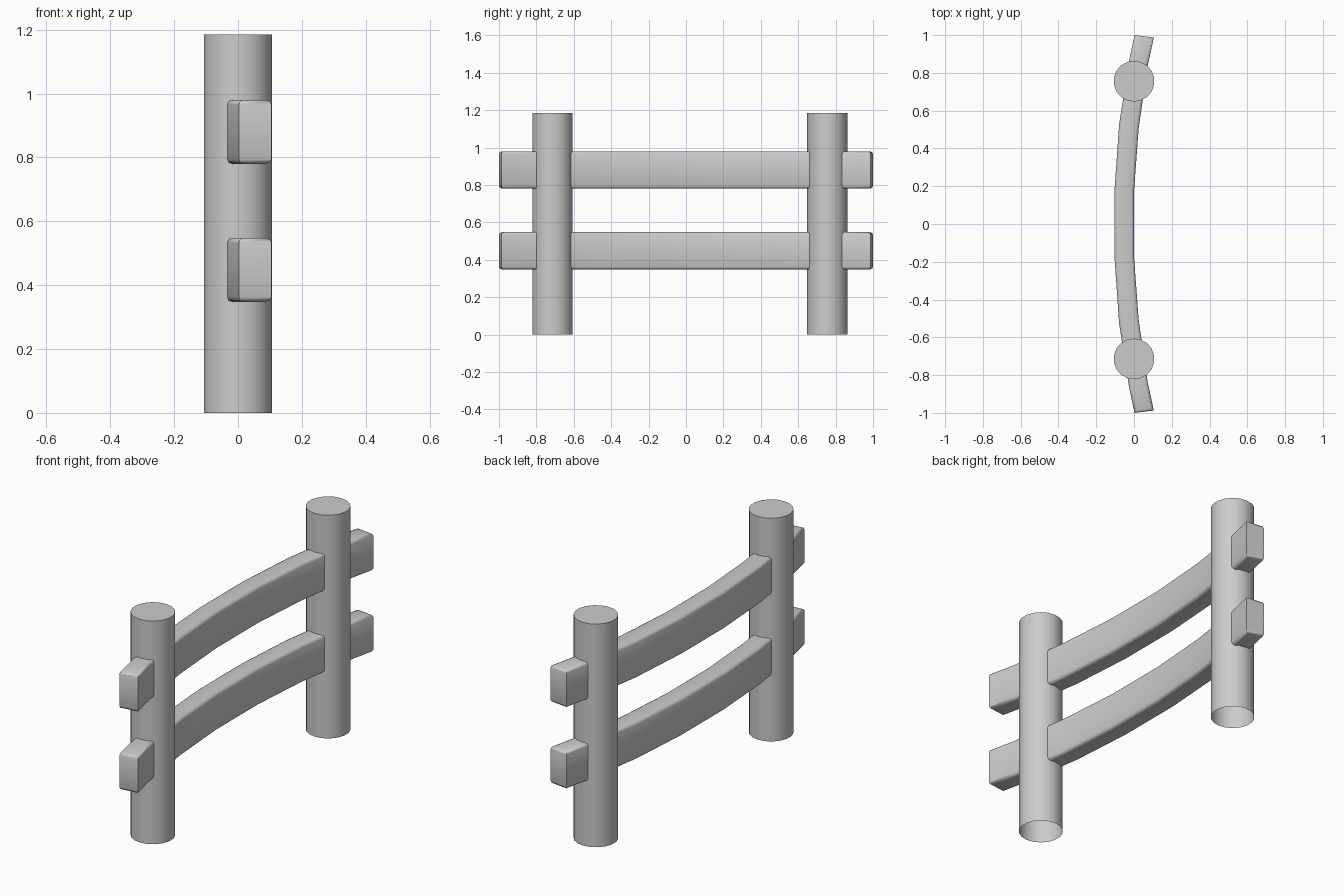
import bpy, bmesh, math

if "Cube" in bpy.data.objects:
    bpy.data.objects.remove(bpy.data.objects["Cube"])

def finish(bm, name, angle=40):
    me = bpy.data.meshes.new(name)
    bm.to_mesh(me)
    bm.free()
    ob = bpy.data.objects.new(name, me)
    bpy.context.collection.objects.link(ob)
    bpy.ops.object.select_all(action='DESELECT')
    ob.select_set(True)
    bpy.context.view_layer.objects.active = ob
    bpy.ops.object.shade_smooth_by_angle(angle=math.radians(angle))
    return ob

# Round posts, capped on top and open where they meet the ground
def post(name, y, r=0.108, h=1.185, sides=18):
    bm = bmesh.new()
    bmesh.ops.create_cone(bm, cap_ends=True, segments=sides,
                          radius1=r, radius2=r, depth=h)
    bmesh.ops.translate(bm, verts=bm.verts, vec=(0, y, h / 2))
    bm.normal_update()
    bmesh.ops.delete(bm, geom=[f for f in bm.faces if f.normal.z < -0.9],
                     context='FACES_ONLY')
    finish(bm, name)

# Bowed rails: outer and inner edge of one half, mirrored in y
OUTER = [(0.003, -1.0), (-0.026, -0.865), (-0.079, -0.525), (-0.103, -0.18)]
INNER = [(0.105, -0.987), (0.073, -0.84), (0.025, -0.51), (0.0, -0.175)]

def full(half):
    return half + [(x, -y) for x, y in reversed(half)]

def rail(name, z0, z1):
    bm = bmesh.new()
    outline = full(OUTER) + full(INNER)[::-1]
    n = len(outline)
    rings = [[bm.verts.new((x, y, z)) for x, y in outline] for z in (z0, z1)]
    lo, hi = rings
    for i in range(n):
        j = (i + 1) % n
        bm.faces.new((lo[i], lo[j], hi[j], hi[i]))
    # top and bottom as strips of quads
    for ring in rings:
        for i in range(n // 2 - 1):
            bm.faces.new((ring[i], ring[i + 1], ring[n - 2 - i], ring[n - 1 - i]))
    bmesh.ops.recalc_face_normals(bm, faces=bm.faces)
    # soften only the edges around the top and bottom
    edges = [e for e in bm.edges if e.calc_face_angle(0) > 0.8
             and abs(e.verts[0].co.z - e.verts[1].co.z) < 0.01]
    bmesh.ops.bevel(bm, geom=edges, offset=0.015, segments=2, profile=0.5,
                    affect='EDGES')
    finish(bm, name, 50)

post("front_post", -0.714)
post("back_post", 0.756)
rail("lower_rail", 0.348, 0.548)
rail("upper_rail", 0.78, 0.98)
